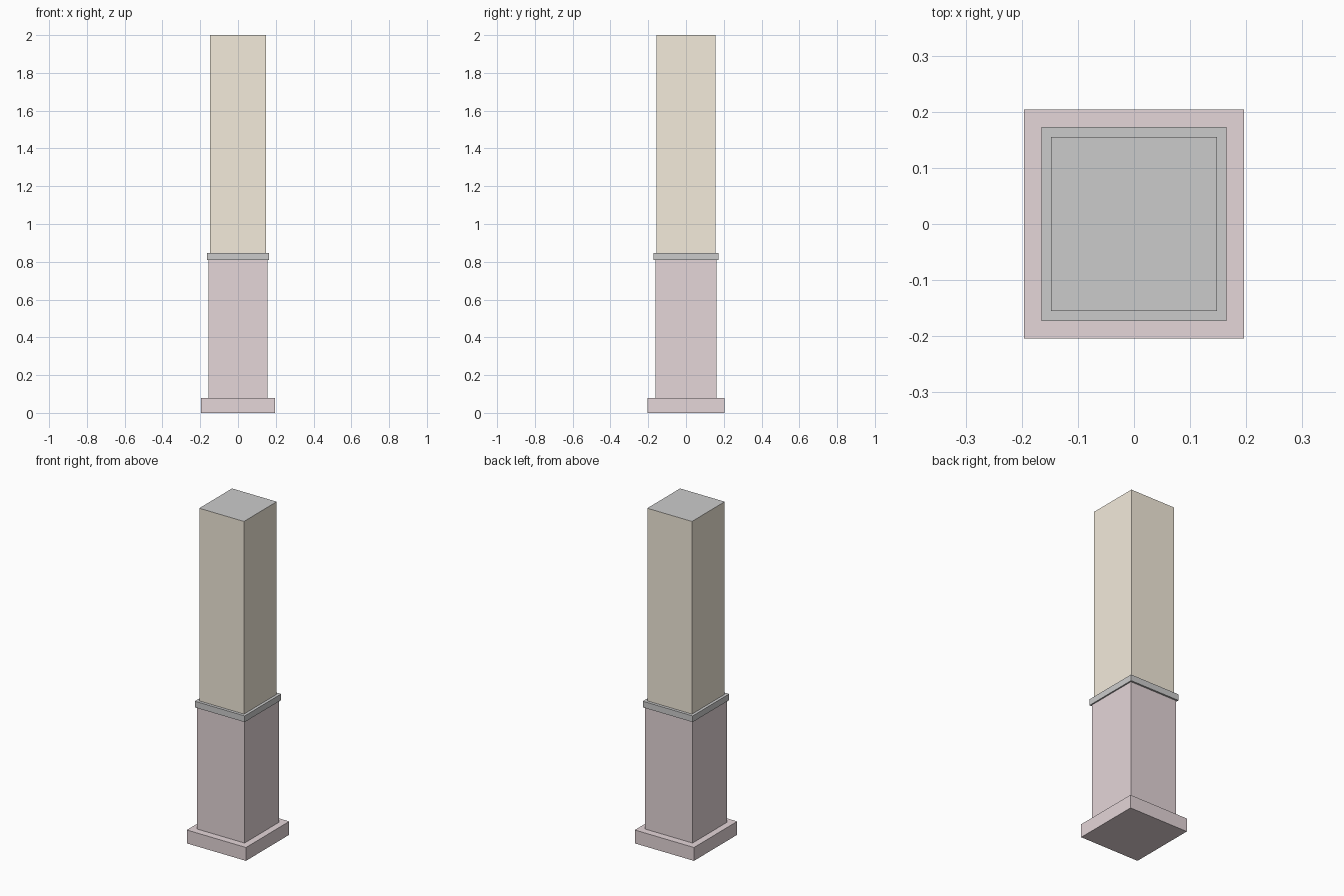
import bpy

if "Cube" in bpy.data.objects:
    bpy.data.objects.remove(bpy.data.objects["Cube"])


def material(name, color):
    mat = bpy.data.materials.new(name)
    mat.diffuse_color = color
    mat.use_nodes = True
    mat.node_tree.nodes["Principled BSDF"].inputs["Base Color"].default_value = mat.diffuse_color
    return mat


def block(name, half_x, half_y, z0, z1, mat=None):
    bpy.ops.mesh.primitive_cube_add(size=2, location=(0, 0, (z0 + z1) / 2))
    obj = bpy.context.object
    obj.name = name
    obj.scale = (half_x, half_y, (z1 - z0) / 2)
    bpy.ops.object.transform_apply(location=True, rotation=False, scale=True)
    if mat:
        obj.data.materials.append(mat)
    return obj


stone = material("rose_stone", (0.78, 0.67, 0.69, 1))
plaster = material("tan_plaster", (0.90, 0.83, 0.71, 1))
grey = material("plain_grey", (0.8, 0.8, 0.8, 1))

# Stone pedestal: plinth and lower shaft
block("plinth", 0.196, 0.2045, 0, 0.08, stone)
block("lower_shaft", 0.157, 0.162, 0.08, 0.81, stone)

# Grey ledge between the shafts
block("ledge", 0.165, 0.1725, 0.81, 0.847)

# Upper shaft with a grey top face
upper = block("upper_shaft", 0.148, 0.155, 0.847, 2.0, plaster)
upper.data.materials.append(grey)
for face in upper.data.polygons:
    if face.normal.z > 0.5:
        face.material_index = 1
